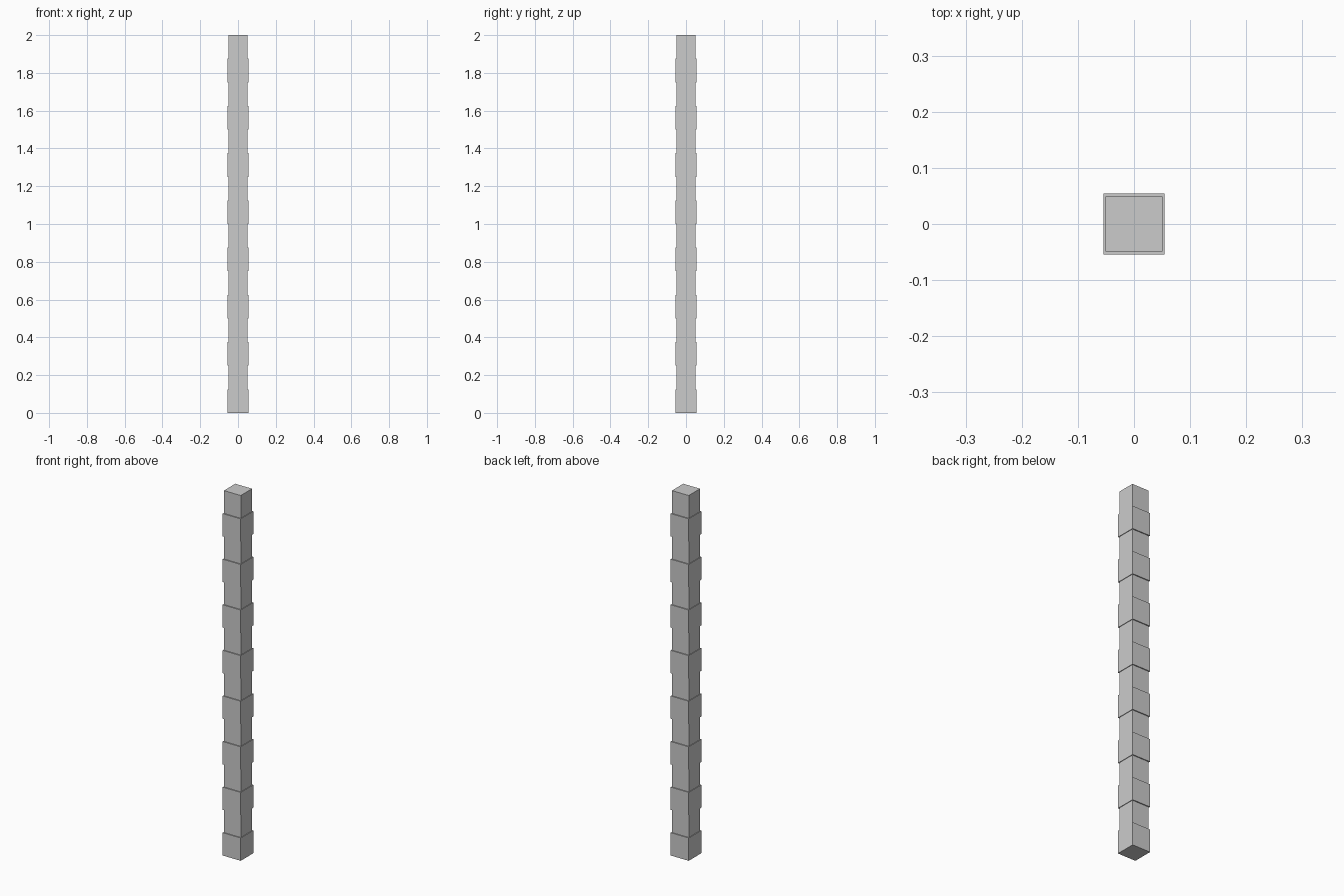
import bpy, bmesh

if "Cube" in bpy.data.objects:
    bpy.data.objects.remove(bpy.data.objects["Cube"])

BANDS = 8
PITCH = 2.0 / BANDS
BAND_HALF = (0.0545, 0.0545)
SHAFT_HALF = (0.051, 0.049)

bm = bmesh.new()


def ring(half, z):
    hx, hy = half
    return [bm.verts.new((sx * hx, sy * hy, z))
            for sx, sy in ((-1, -1), (1, -1), (1, 1), (-1, 1))]


# Stepped profile: a raised band, then a recessed length of shaft
rings = []
for i in range(BANDS):
    z = i * PITCH
    rings.append(ring(BAND_HALF, z))
    rings.append(ring(BAND_HALF, z + PITCH / 2))
    rings.append(ring(SHAFT_HALF, z + PITCH / 2))
    rings.append(ring(SHAFT_HALF, z + PITCH))

# Walls and ledges between neighbouring rings
for a, b in zip(rings, rings[1:]):
    for k in range(4):
        n = (k + 1) % 4
        bm.faces.new((a[k], a[n], b[n], b[k]))

# End caps
bm.faces.new(rings[0][::-1])
bm.faces.new(rings[-1])
bmesh.ops.recalc_face_normals(bm, faces=bm.faces)

mesh = bpy.data.meshes.new("banded_post")
bm.to_mesh(mesh)
bm.free()
post = bpy.data.objects.new("banded_post", mesh)
bpy.context.collection.objects.link(post)
